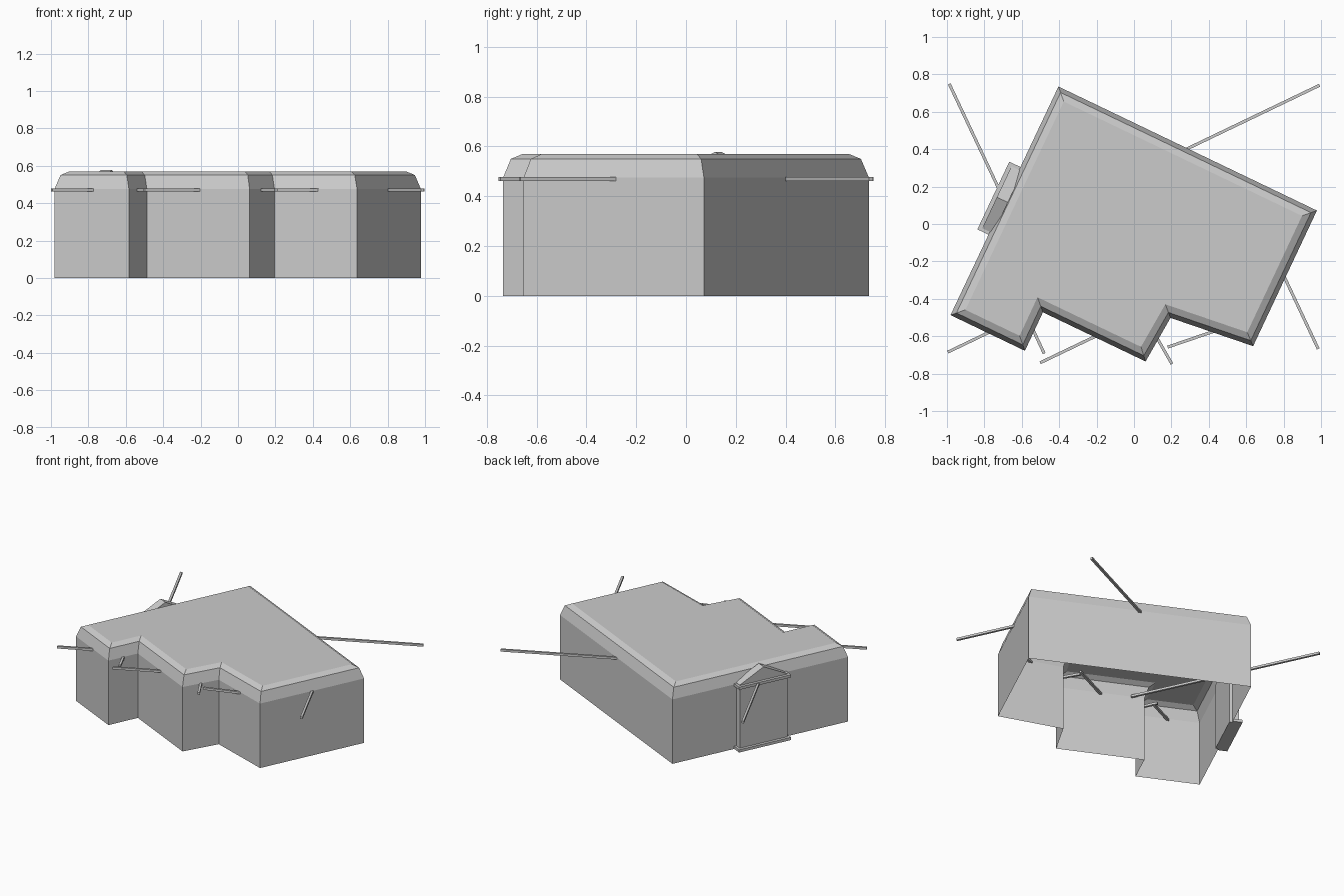
import bpy, bmesh, math
from mathutils import Vector, Matrix

cube = bpy.data.objects.get("Cube")
if cube:
    bpy.data.objects.remove(cube)

grey = bpy.data.materials.new("plaster_grey")
grey.use_nodes = True
grey.diffuse_color = (0.6, 0.6, 0.6, 1)
grey.node_tree.nodes["Principled BSDF"].inputs["Base Color"].default_value = (0.6, 0.6, 0.6, 1)


def finish(bm, name, matrix=None):
    mesh = bpy.data.meshes.new(name)
    bm.to_mesh(mesh)
    bm.free()
    mesh.materials.append(grey)
    obj = bpy.data.objects.new(name, mesh)
    if matrix:
        obj.matrix_world = matrix
    bpy.context.collection.objects.link(obj)
    return obj


def box(name, size, centre, matrix):
    bm = bmesh.new()
    bmesh.ops.create_cube(bm, size=1)
    bmesh.ops.scale(bm, vec=size, verts=bm.verts)
    bmesh.ops.translate(bm, vec=centre, verts=bm.verts)
    return finish(bm, name, matrix)


def inset(points, dist):
    """Mitred inward offset of a counter-clockwise outline."""
    result = []
    for i, p in enumerate(points):
        a = (p - points[i - 1]).normalized()
        b = (points[(i + 1) % len(points)] - p).normalized()
        na, nb = Vector((-a.y, a.x)), Vector((-b.y, b.x))
        result.append(p + (na + nb) * dist / (1 + na.dot(nb)))
    return result


# Footprint, counter-clockwise from the back corner
outline = [Vector(p) for p in (
    (-0.404, 0.735), (-0.981, -0.487), (-0.583, -0.678), (-0.487, -0.472),
    (0.062, -0.735), (0.195, -0.502), (0.637, -0.653), (0.978, 0.072))]

# Walls and bevelled roof as one open-bottomed shell
bm = bmesh.new()
rings = [[bm.verts.new((p.x, p.y, z)) for p in inset(outline, d)]
         for d, z in ((0, 0), (0, 0.475), (0.024, 0.55), (0.06, 0.57))]
n = len(outline)
for low, high in zip(rings, rings[1:]):
    for i in range(n):
        j = (i + 1) % n
        bm.faces.new((low[i], low[j], high[j], high[i]))
bm.faces.new(rings[-1])
finish(bm, "building_shell")

# One bar per wall, centred on it, with its heading mirrored
for i in range(n):
    a, b = outline[i], outline[(i + 1) % n]
    edge, mid = b - a, (a + b) / 2
    place = Matrix.Translation((mid.x, mid.y, 0.469)) @ Matrix.Rotation(-math.atan2(edge.y, edge.x), 4, "Z")
    box(f"trim_bar_{i + 1}", (edge.length + 0.032, 0.016, 0.016), (0, 0, 0), place)

# Doorway on the side wall: local x runs along the wall, -y points outward
a, b = outline[0], outline[1]
edge, mid = b - a, (a + b) / 2
door = Matrix.Translation((mid.x, mid.y, 0)) @ Matrix.Rotation(math.atan2(edge.y, edge.x), 4, "Z")

# Gabled door panel
bm = bmesh.new()
profile = [(-0.183, 0), (0.183, 0), (0.183, 0.485), (0, 0.578), (-0.183, 0.485)]
face = bm.faces.new([bm.verts.new((x, 0.02, z)) for x, z in profile])
extruded = bmesh.ops.extrude_face_region(bm, geom=[face])["geom"]
bmesh.ops.translate(bm, vec=(0, -0.065, 0), verts=[v for v in extruded if isinstance(v, bmesh.types.BMVert)])
bmesh.ops.recalc_face_normals(bm, faces=bm.faces)
finish(bm, "door_panel", door)

# Sill and lintel
for name, z in (("door_sill", 0.01), ("door_lintel", 0.472)):
    box(name, (0.4, 0.066, 0.02), (0, -0.033, z), door)
